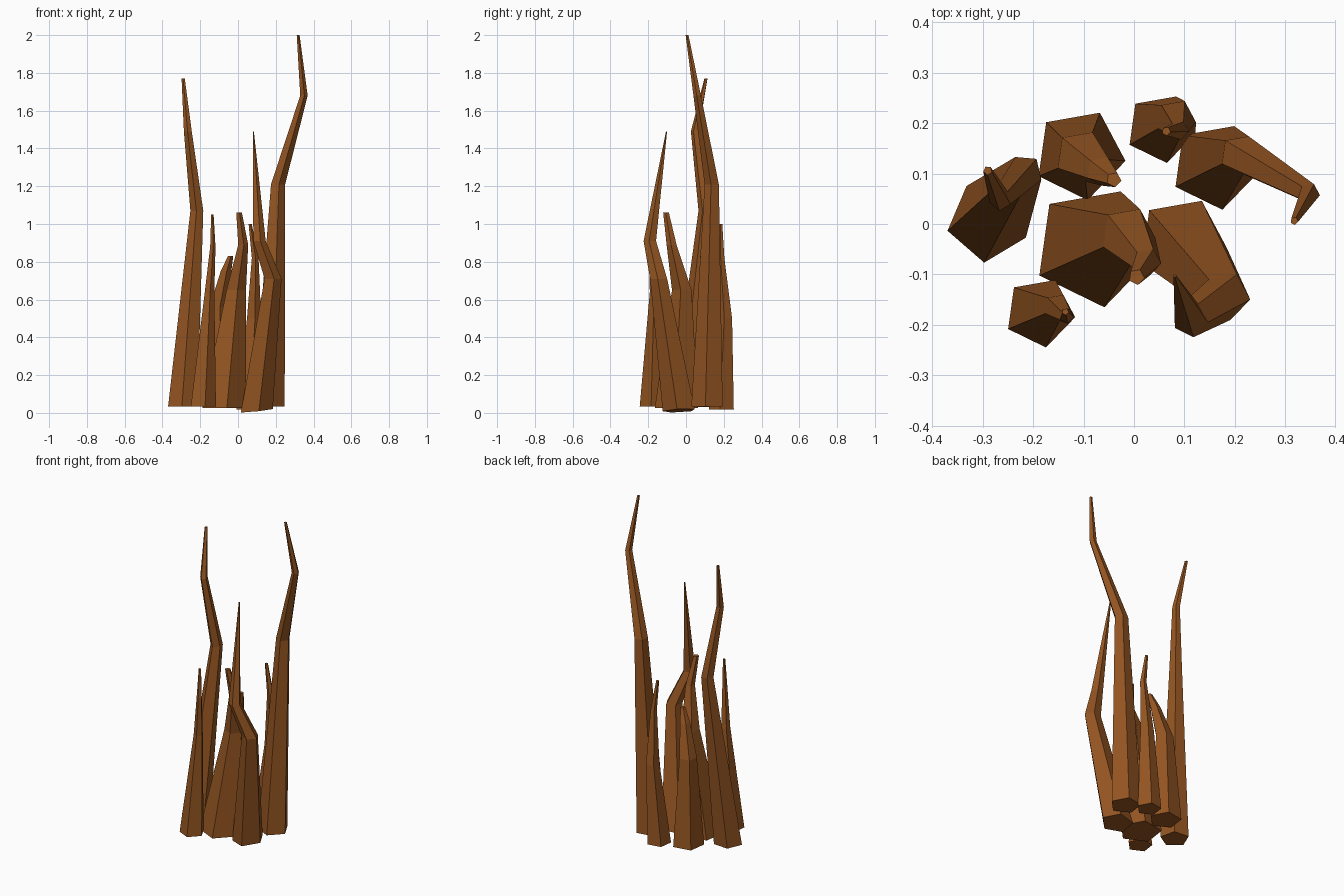
import bpy, bmesh, math

if "Cube" in bpy.data.objects:
    bpy.data.objects.remove(bpy.data.objects["Cube"])

wood = bpy.data.materials.new("brown_bark")
wood.diffuse_color = (0.30, 0.092, 0.016, 1)
wood.use_nodes = True
wood.node_tree.nodes["Principled BSDF"].inputs["Base Color"].default_value = wood.diffuse_color


def stalk(name, rings, phase=-80, tilt=(0, 0), sides=5):
    """Tapered crooked spike: rings are (x, y, z, radius) from base to tip."""
    bm = bmesh.new()
    loops = []
    for i, (x, y, z, r) in enumerate(rings):
        loop = []
        for k in range(sides):
            a = math.radians(phase) + 2 * math.pi * k / sides
            dx, dy = r * math.cos(a), r * math.sin(a)
            dz = dx * tilt[0] + dy * tilt[1] if i == 0 else 0
            loop.append(bm.verts.new((x + dx, y + dy, z + dz)))
        loops.append(loop)
    for lo, hi in zip(loops, loops[1:]):
        for k in range(sides):
            n = (k + 1) % sides
            bm.faces.new((lo[k], lo[n], hi[n], hi[k]))
    bm.faces.new(loops[0][::-1])
    bm.faces.new(loops[-1])
    bmesh.ops.recalc_face_normals(bm, faces=bm.faces)
    mesh = bpy.data.meshes.new(name)
    bm.to_mesh(mesh)
    bm.free()
    mesh.materials.append(wood)
    bpy.context.collection.objects.link(bpy.data.objects.new(name, mesh))


# Two tall outer stalks
stalk("tall_left_stalk", [(-.29, .005, .035, .082), (-.217, .102, 1.07, .036),
                          (-.265, .048, 1.49, .022), (-.29, .106, 1.77, .009)], -95)
stalk("tall_right_stalk", [(.16, .115, .035, .088), (.21, .138, 1.21, .04),
                           (.348, .06, 1.68, .021), (.318, .006, 2.0, .008)])
# Pointed front stalk
stalk("front_right_stalk", [(.095, -.035, .012, .09), (.183, -.143, .71, .048),
                            (.112, -.19, .91, .035), (.081, -.103, 1.49, .003)], -80, (.1, .05))
# Thick middle stalks
stalk("centre_stalk", [(-.08, -.045, .027, .122), (-.012, -.02, .65, .055),
                       (.026, -.075, .89, .028), (.005, -.105, 1.06, .016)])
stalk("back_left_stalk", [(-.108, .138, .03, .092), (-.105, .135, .56, .052),
                          (-.065, .105, .75, .03), (-.04, .088, .83, .015)])
# Thin short stalks
stalk("front_left_stalk", [(-.187, -.175, .035, .071), (-.152, -.165, .64, .027),
                           (-.134, -.183, .88, .015), (-.136, -.174, 1.05, .007)])
stalk("back_right_stalk", [(.053, .19, .018, .07), (.083, .208, .5, .04),
                           (.09, .186, .82, .019), (.064, .184, 1.0, .009)])
